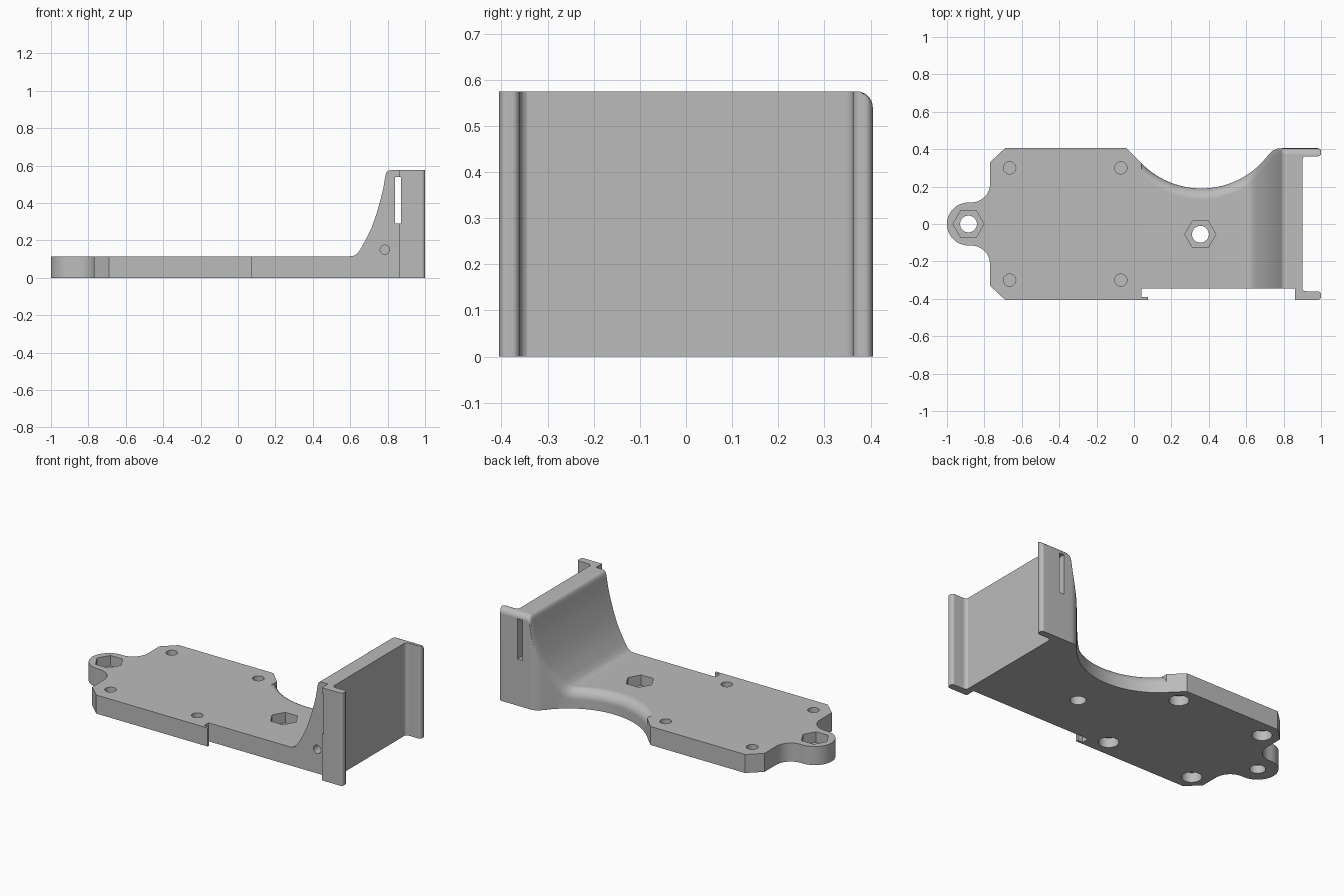
import bpy, bmesh, math
from mathutils import Matrix, Vector

if "Cube" in bpy.data.objects:
    bpy.data.objects.remove(bpy.data.objects["Cube"], do_unlink=True)

grey = bpy.data.materials.new("plain grey")
grey.use_nodes = True
COLOUR = (0.5, 0.5, 0.5, 1)
grey.diffuse_color = COLOUR
grey.node_tree.nodes["Principled BSDF"].inputs["Base Color"].default_value = COLOUR

THICK, TOP = 0.115, 0.575


def to_object(name, bm):
    bmesh.ops.recalc_face_normals(bm, faces=bm.faces)
    mesh = bpy.data.meshes.new(name)
    bm.to_mesh(mesh)
    bm.free()
    mesh.materials.append(grey)
    ob = bpy.data.objects.new(name, mesh)
    bpy.context.collection.objects.link(ob)
    return ob


def loft(name, rings):
    """Skin a list of equal-length point rings and cap both ends."""
    bm = bmesh.new()
    loops = [[bm.verts.new(p) for p in ring] for ring in rings]
    n = len(loops[0])
    for a, b in zip(loops, loops[1:]):
        for i in range(n):
            j = (i + 1) % n
            bm.faces.new((a[i], a[j], b[j], b[i]))
    bm.faces.new(loops[0])
    bm.faces.new(loops[-1])
    return to_object(name, bm)


def section(x, y0, y1, z, r=0):
    """Upright cross-section whose upper +y corner is rounded."""
    corner = [(x, y1, z)]
    if r:
        angles = [math.pi / 2 * k / 8 for k in range(9)]
        corner = [(x, y1 - r + r * math.cos(a), z - r + r * math.sin(a)) for a in angles]
    return [(x, y0, 0), (x, y1, 0)] + corner + [(x, y0, z)]


def arc(cx, cy, r, start, end, n):
    angles = [math.radians(start + (end - start) * k / n) for k in range(n + 1)]
    return [(cx + r * math.cos(a), cy + r * math.sin(a)) for a in angles]


def cut(target, cutter):
    mod = target.modifiers.new("cut", "BOOLEAN")
    mod.operation, mod.solver, mod.object = "DIFFERENCE", "EXACT", cutter
    bpy.context.view_layer.objects.active = target
    bpy.ops.object.modifier_apply(modifier=mod.name)
    bpy.data.objects.remove(cutter, do_unlink=True)


def drill(target, x, y, r, z0, z1, sides=32):
    cut(target, loft("cutter", [[(px, py, z) for px, py in arc(x, y, r, 0, 360, sides)[:-1]]
                                for z in (z0, z1)]))


def nut_hole(target, x, y):
    drill(target, x, y, 0.083, 0.05, 0.2, 6)
    drill(target, x, y, 0.045, -0.1, 0.1)


def cut_slot(target):
    bm = bmesh.new()
    bmesh.ops.create_cube(bm, size=1, matrix=Matrix.Translation((0.856, 0, 0.415))
                          @ Matrix.Diagonal((0.032, 1.2, 0.25, 1)))
    cut(target, to_object("cutter", bm))


# mounting plate with its rounded tab
half = [(-0.69, 0.405), (-0.77, 0.33)]
half += arc(-0.87, 0.215, 0.1, 0, -85, 10)
tab = arc(-0.885, 0, 0.115, 88, 272, 28)
outline = [(0.04, 0.325), (-0.04, 0.405)] + half + tab
outline += [(x, -y) for x, y in reversed(half)]
outline += [(0.075, -0.405), (0.075, -0.39), (0.04, -0.39), (0.04, -0.345)]
plate = loft("mounting_plate", [[(x, y, z) for x, y in outline] for z in (0, THICK)])
nut_hole(plate, -0.885, 0)
for x in (-0.665, -0.07):
    for y in (-0.3, 0.3):
        drill(plate, x, y, 0.033, 0.075, 0.2)
        drill(plate, x, y, 0.056, -0.1, 0.06)

# deck that sweeps up into the end wall, with a scooped back edge
SLOPE = [(0.6, THICK), (0.62, 0.118), (0.64, 0.132), (0.66, 0.162), (0.69, 0.217),
         (0.714, 0.267), (0.74, 0.34), (0.762, 0.417), (0.777, 0.48), (0.786, 0.535),
         (0.789, 0.55), (0.7925, 0.562), (0.799, 0.57), (0.807, 0.574), (0.818, TOP), (0.9, TOP)]


def back_edge(x):
    if x <= 0.72:
        return 0.637 - math.sqrt(0.447 ** 2 - (x - 0.36) ** 2)
    t = min((x - 0.72) / 0.07, 1)
    return 0.405 - 0.033 * (1 - t) ** 2.5


def rounding(x):
    t = min(max((x - 0.6) / 0.19, 0), 1)
    return 0.06 - 0.025 * t


stations = [(0.04 + 0.02 * k, THICK) for k in range(28)] + SLOPE
deck = loft("deck_and_end_wall",
            [section(x, -0.345, back_edge(x), z, rounding(x)) for x, z in stations])
nut_hole(deck, 0.355, -0.055)
cut_slot(deck)

# blind pin hole in the front side of the wall
bm = bmesh.new()
bmesh.ops.create_cone(bm, cap_ends=True, segments=24, radius1=0.025, radius2=0.025, depth=0.4,
                      matrix=Matrix.Translation((0.785, -0.4, 0.15))
                      @ Matrix.Rotation(math.pi / 2, 4, "X"))
cut(deck, to_object("cutter", bm))

# flanges: inner fillet at the wall, rounded free end
FILLET = [(0.9, 0.015), (0.903, 0.009), (0.908, 0.004), (0.915, 0.001), (0.922, 0), (0.983, 0)]
TIP = [(0.99, 0.002), (0.996, 0.006), (0.999, 0.011), (1.0, 0.016)]
back = [section(x, 0.362 - d, 0.405, TOP, 0.035) for x, d in FILLET]
back += [section(x, 0.362 + d, 0.405 - d, TOP, 0.035 - d) for x, d in TIP]
back_flange = loft("back_flange", back)
front = [section(0.86, -0.405, -0.345, TOP)]
front += [section(x, -0.405, -0.36 + d, TOP) for x, d in FILLET]
front += [section(x, -0.405 + d, -0.36 - d, TOP) for x, d in TIP]
front_flange = loft("front_flange", front)
cut_slot(front_flange)

# smooth curved faces, keep edges crisp
for ob in (plate, deck, back_flange, front_flange):
    bpy.ops.object.select_all(action="DESELECT")
    ob.select_set(True)
    bpy.context.view_layer.objects.active = ob
    bpy.ops.object.shade_smooth_by_angle(angle=math.radians(40))
    mod = ob.modifiers.new("flat normals", "WEIGHTED_NORMAL")
    mod.keep_sharp = True
